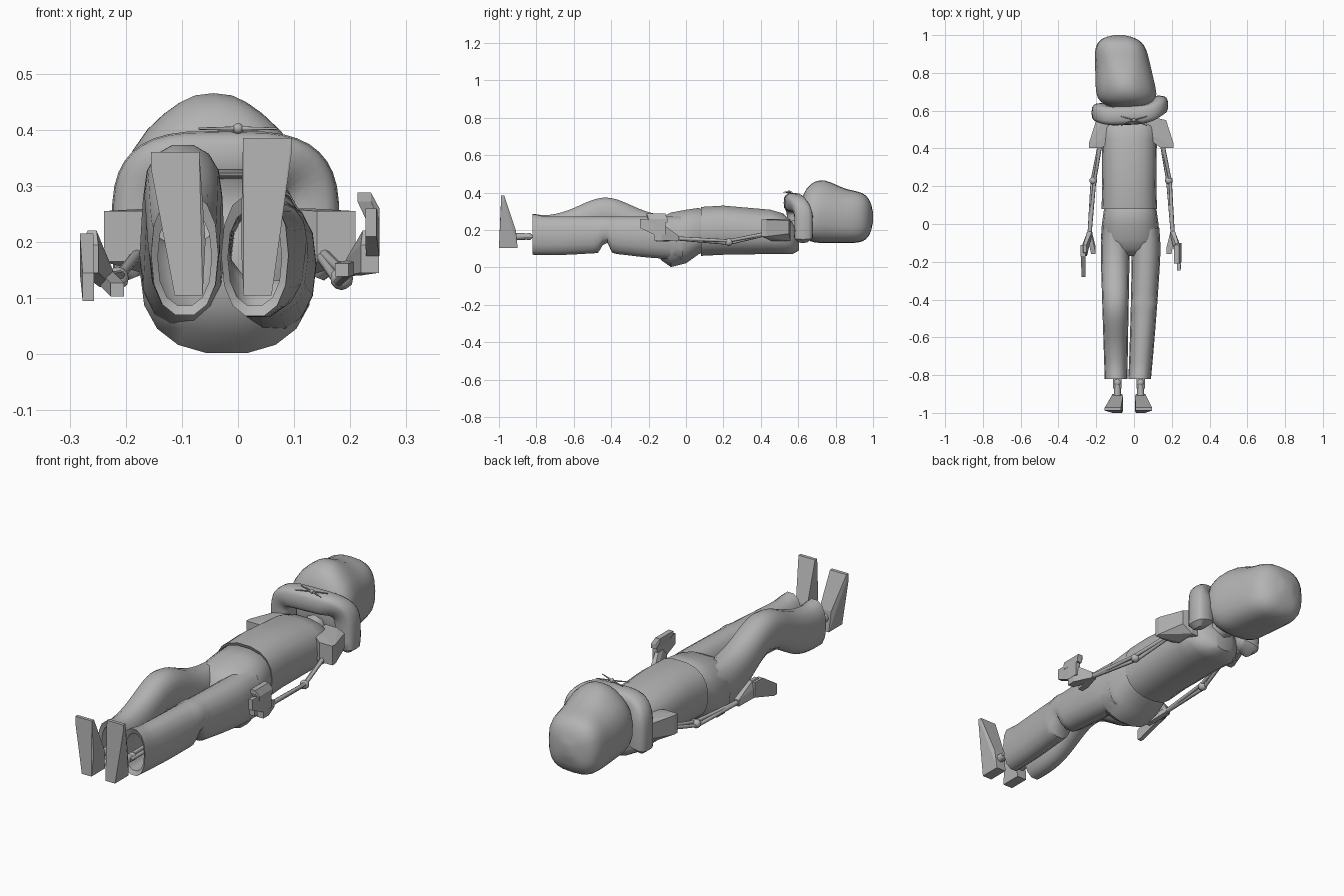
import bpy, bmesh
from math import cos, sin, pi, exp, copysign
from mathutils import Vector

if "Cube" in bpy.data.objects:
    bpy.data.objects.remove(bpy.data.objects["Cube"])

GREY = (0.45, 0.45, 0.45, 1)
grey = bpy.data.materials.new("plain_grey")
grey.use_nodes = True
grey.diffuse_color = GREY
grey.node_tree.nodes["Principled BSDF"].inputs["Base Color"].default_value = GREY
SIGNS = (-1, 1)


def finish(name, bm, smooth=True):
    bmesh.ops.recalc_face_normals(bm, faces=bm.faces)
    mesh = bpy.data.meshes.new(name)
    bm.to_mesh(mesh)
    bm.free()
    mesh.materials.append(grey)
    part = bpy.data.objects.new(name, mesh)
    bpy.context.collection.objects.link(part)
    if smooth:
        bpy.ops.object.select_all(action="DESELECT")
        part.select_set(True)
        bpy.context.view_layer.objects.active = part
        bpy.ops.object.shade_smooth_by_angle(angle=0.8)


def skin(name, rings, caps=True):
    """Bridge equal rings of points into one surface."""
    bm = bmesh.new()
    rows = [[bm.verts.new(point) for point in ring] for ring in rings]
    for row, following in zip(rows, rows[1:]):
        for i in range(len(row)):
            bm.faces.new((row[i - 1], row[i], following[i], following[i - 1]))
    if caps:
        bm.faces.new(rows[0])
        bm.faces.new(rows[-1])
    finish(name, bm)


def circle(count):
    return [(cos(2 * pi * i / count), sin(2 * pi * i / count)) for i in range(count)]


def rounded(value, power):
    return copysign(abs(value) ** (2 / power), value)


def slice_ring(y, x, half_width, bottom, top, power=2.4, count=18, pinch=0):
    """Rounded-box outline across the body's length, optionally narrower on top."""
    middle, half_height = (bottom + top) / 2, (top - bottom) / 2
    ring = []
    for c, s in circle(count):
        across, up = rounded(c, power), rounded(s, power)
        narrow = 1 - pinch * max(0, up) ** 2
        ring.append((x + half_width * across * narrow, y, middle + half_height * up))
    return ring


def rod(name, start, end, start_radius, end_radius, count=8):
    start, end = Vector(start), Vector(end)
    turn = (end - start).to_track_quat("Z", "Y")
    skin(name, [[centre + turn @ Vector((radius * c, radius * s, 0)) for c, s in circle(count)]
                for centre, radius in ((start, start_radius), (end, end_radius))])


def ball(name, centre, radius):
    bm = bmesh.new()
    bmesh.ops.create_icosphere(bm, subdivisions=2, radius=radius)
    bmesh.ops.translate(bm, vec=centre, verts=bm.verts)
    finish(name, bm)


def hull(name, *blocks):
    """Flat-sided solid stretched over blocks given as centre and half size."""
    bm = bmesh.new()
    for centre, (width, depth, height) in blocks:
        for a in SIGNS:
            for b in SIGNS:
                for c in SIGNS:
                    bm.verts.new(Vector(centre) + Vector((a * width, b * depth, c * height)))
    bmesh.ops.remove_doubles(bm, verts=bm.verts, dist=0.0001)
    bmesh.ops.convex_hull(bm, input=bm.verts)
    finish(name, bm, False)


def bump(value, centre, spread):
    return exp(-((value - centre) / spread) ** 2)


def mix(start, end, amount):
    return start + (end - start) * amount


# Large rounded head, leaning to one side, with a raised narrow brow
def head_ring(step, steps=20):
    t = (1 - cos(pi * step / steps)) / 2
    y = mix(0.61, 1, t)
    swell = max(0.04, 1 - abs(2 * t - 1) ** 6) ** 0.5
    middle = mix(0.28, 0.27, t)
    top = mix(0.43, 0.4, t) + 0.045 * bump(y, 0.73, 0.1)
    return slice_ring(y, mix(-0.03, -0.08, t), mix(0.17, 0.13, t) * swell,
                      mix(middle, 0.13, swell), mix(middle, top, swell), 2.9, 24,
                      0.5 * bump(y, 0.73, 0.16))


skin("head", [head_ring(step) for step in range(21)])
rod("neck", (-0.02, 0.5, 0.18), (-0.03, 0.65, 0.22), 0.05, 0.05)


# Thick squarish collar arching around the front of the neck
def collar_ring(step, steps=24):
    angle = mix(-0.12, 1.12, step / steps) * pi
    across, up = cos(angle), sin(angle)
    centre = Vector((-0.022 + 0.153 * rounded(across, 4), 0.575 + 0.035 * across ** 2 + 0.02 * across,
                     0.22 + 0.128 * rounded(up, 4)))
    out = Vector((across, 0, up))
    size = 0.6 if step in (0, steps) else 1
    return [centre + size * (out * 0.05 * rounded(c, 3) + Vector((0, 0.05 * rounded(s, 3), 0)))
            for c, s in circle(16)]


skin("collar", [collar_ring(step) for step in range(25)])

# Tied cord on the collar
knot = Vector((0, 0.55, 0.402))
ball("cord_knot", knot, 0.01)
for side in SIGNS:
    for reach in (-0.03, 0.02):
        rod("cord_end", knot, knot + Vector((side * 0.07, reach, 0)), 0.004, 0.002)

# Shirt with a crisp hem and a rounded shoulder line
skin("shirt", [slice_ring(y, -0.025, *outline) for y, *outline in (
    (0.1, 0.12, 0.1, 0.28), (0.08, 0.147, 0.06, 0.325), (0.2, 0.143, 0.066, 0.332),
    (0.45, 0.146, 0.07, 0.31), (0.52, 0.15, 0.07, 0.29), (0.57, 0.11, 0.07, 0.24),
    (0.605, 0.05, 0.09, 0.18))])

# Hips
skin("hips", [slice_ring(y, -0.02, *outline) for y, *outline in (
    (0.1, 0.13, 0.08, 0.3), (0.07, 0.14, 0.07, 0.32), (0, 0.15, 0.02, 0.31),
    (-0.08, 0.155, 0, 0.295), (-0.13, 0.13, 0.035, 0.27), (-0.17, 0.08, 0.09, 0.23))])


# Trouser legs with a knee crease and turned-in open hems
def trouser_leg(name, hip_x, hem_x, bend, crease):
    rings = []
    for step in range(33):
        t = step / 32
        y = mix(-0.02, -0.82, t)
        knee = bump(y, -0.43, 0.19)
        rings.append(slice_ring(
            y, mix(hip_x, hem_x, t ** 1.5), mix(0.08, 0.06, t) - 0.01 * bump(t, 0, 0.1),
            mix(0.04, 0.065, t) + bend * knee * 1.2 + crease * bump(y, -0.43, 0.022)
            + 0.02 * knee,
            0.275 + bend * knee + 0.012 * bump(t, 1, 0.05), 2.3, 14))
    for y in (-0.81, -0.68):
        rings.append(slice_ring(y, hem_x, 0.048, 0.085, 0.26, 2.3, 14))
    skin(name, rings, False)


trouser_leg("straight_trouser_leg", 0.066, 0.03, 0, 0.07)
trouser_leg("bent_trouser_leg", -0.1, -0.095, 0.1, 0)

# Thin ankles and wedge feet with the toes pointing up
for name, x, toe_x, toe_z in (("right", -0.088, -0.112, 0.345), ("left", 0.035, 0.052, 0.37)):
    for offset in (-0.014, 0.014):
        rod(name + "_shin", (x + offset, -0.68, 0.165), (x + offset, -0.87, 0.165), 0.009, 0.009)
    ball(name + "_ankle", (x, -0.84, 0.165), 0.02)
    rod(name + "_ankle_peg", (x, -0.83, 0.165), (x, -0.92, 0.165), 0.016, 0.02)
    hull(name + "_foot", ((x, -0.95, 0.105), (0.025, 0.05, 0)),
         ((x, -0.95, 0.2), (0.03, 0.04, 0)),
         ((toe_x, -0.98, toe_z), (0.043, 0.008, 0.015)))

# Short sleeves, jointed thin arms and flat hands
for name, side, lift in (("right", -1, 0), ("left", 1, 1)):
    def spot(x, y, z):
        return Vector((side * x - 0.015, y, z))

    elbow, wrist = spot(0.2, 0.23, 0.135), spot(0.22, -0.05, 0.135 + 0.02 * lift)
    hull(name + "_sleeve", (spot(0.11, 0.51, 0.2), (0.03, 0.05, 0.06)),
         (spot(0.165, 0.53, 0.215), (0.02, 0.02, 0.035)),
         (spot(0.19, 0.415, 0.21), (0.034, 0.012, 0.045)))
    for offset in (-0.007, 0.007):
        joint = elbow + Vector((offset, 0, offset))
        rod(name + "_upper_arm", spot(0.15, 0.5, 0.195), joint, 0.011, 0.008)
        rod(name + "_forearm", joint, wrist, 0.008, 0.011)
    ball(name + "_elbow", elbow, 0.021)
    ball(name + "_wrist", wrist, 0.016)
    # One hand hangs down, the other curls upward
    hull(name + "_palm", (wrist, (0.012, 0.01, 0.015)),
         (spot(0.25, -0.15, 0.17), (0.016, 0.02, 0.025)),
         (spot(0.245, -0.13, 0.2), (0.008, 0.02, 0.02)))
    hull(name + "_fingers", (spot(0.255, -0.14, mix(0.18, 0.21, lift)), (0.012, 0.03, 0.035)),
         (spot(0.252, mix(-0.27, -0.235, lift), mix(0.12, 0.235, lift)), (0.01, 0.01, 0.025)))
    hull(name + "_thumb", (wrist, (0.012, 0.01, 0.012)),
         (spot(0.2, -0.14, mix(0.115, 0.15, lift)), (0.012, 0.02, 0.012)))
    if lift:
        hull(name + "_fingertips", (spot(0.255, -0.15, 0.25), (0.012, 0.05, 0.01)),
             (spot(0.24, -0.16, 0.28), (0.012, 0.05, 0.008)))
